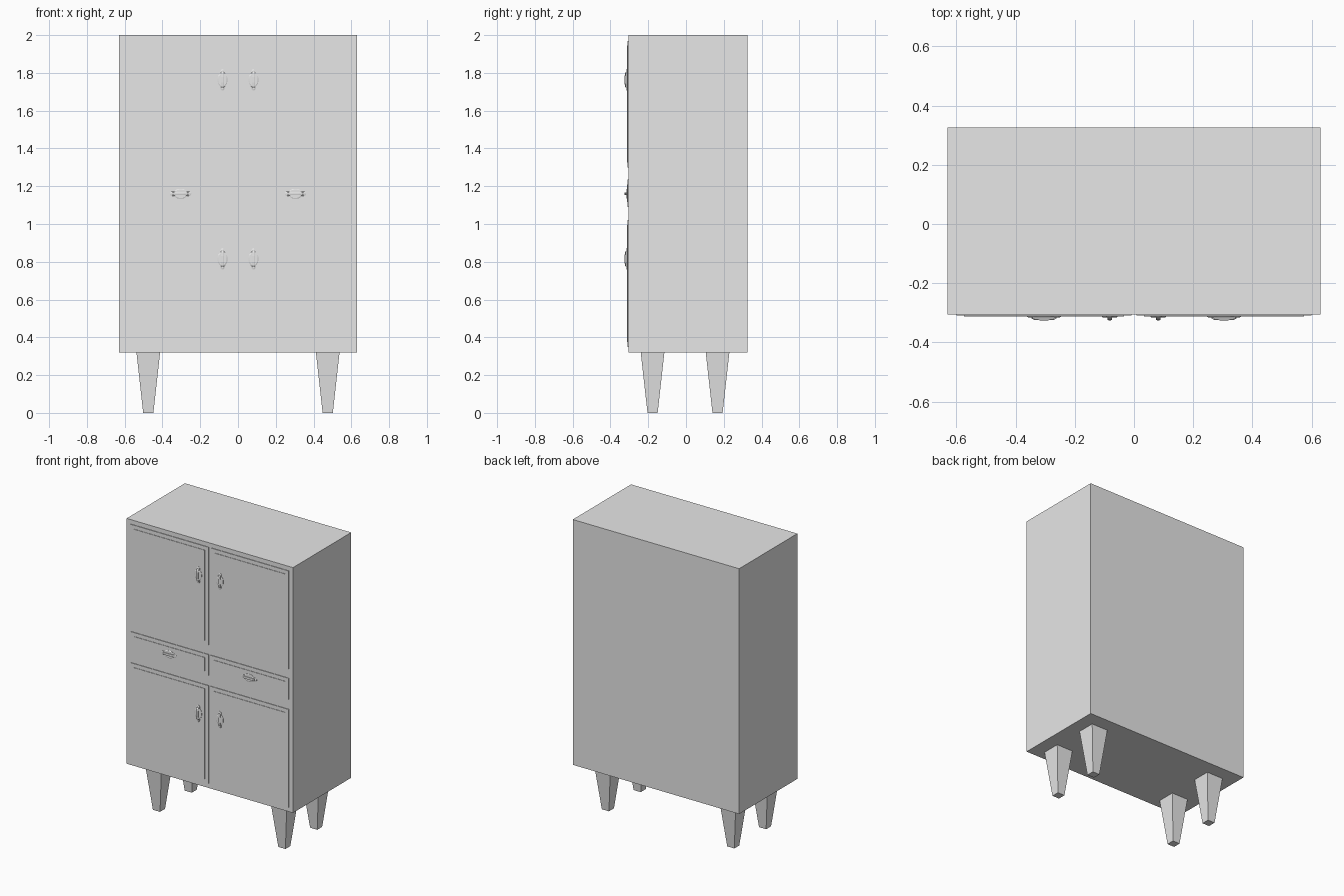
import bpy, bmesh
from mathutils import Vector

cube = bpy.data.objects.get("Cube")
if cube:
    bpy.data.objects.remove(cube, do_unlink=True)

grey = bpy.data.materials.new("plain_grey")
grey.use_nodes = True
grey.diffuse_color = (0.8, 0.8, 0.8, 1)
grey.node_tree.nodes["Principled BSDF"].inputs["Base Color"].default_value = (0.8, 0.8, 0.8, 1)

BODY_FRONT, DOOR_FRONT, PANEL_FRONT = -0.305, -0.309, -0.312


def add_object(name, bm):
    bmesh.ops.recalc_face_normals(bm, faces=bm.faces)
    mesh = bpy.data.meshes.new(name)
    bm.to_mesh(mesh)
    bm.free()
    mesh.materials.append(grey)
    obj = bpy.data.objects.new(name, mesh)
    bpy.context.collection.objects.link(obj)
    return obj


def add_box(bm, low, high):
    low, high = Vector(low), Vector(high)
    verts = bmesh.ops.create_cube(bm, size=1)["verts"]
    for v in verts:
        v.co = (low + high) / 2 + v.co * (high - low)
    return verts


def skin(bm, rings):
    """Join rings of points into a closed tube."""
    loops = [[bm.verts.new(p) for p in ring] for ring in rings]
    for a, b in zip(loops, loops[1:]):
        for i in range(len(a)):
            j = (i + 1) % len(a)
            bm.faces.new((a[i], a[j], b[j], b[i]))
    bm.faces.new(loops[0])
    bm.faces.new(loops[-1])


# Cabinet body
bm = bmesh.new()
add_box(bm, (-0.63, BODY_FRONT, 0.32), (0.63, 0.325, 2))
add_object("cabinet_body", bm)


# Tapered square legs
def add_leg(name, x, y):
    bm = bmesh.new()
    for v in add_box(bm, (-0.0625, -0.0625, 0), (0.0625, 0.0625, 0.32)):
        taper = 0.43 if v.co.z < 0.1 else 1
        v.co = (x + v.co.x * taper, y + v.co.y * taper, v.co.z)
    add_object(name, bm)


# Door or drawer front with a raised centre panel
def add_front(name, side, bottom, top):
    bm = bmesh.new()
    inset = 0.026
    near, far = sorted((side * 0.008, side * 0.6))
    add_box(bm, (near, DOOR_FRONT, bottom), (far, BODY_FRONT + 0.003, top))
    add_box(bm, (near + inset, PANEL_FRONT, bottom + inset),
            (far - inset, DOOR_FRONT + 0.002, top - inset))
    add_object(name, bm)


# Handle: shaped back plate with a bowed grip
def add_handle(name, x, z, upright):
    def place(along, across, out):
        if upright:
            along, across = across, along
        return (x + along, PANEL_FRONT - out, z + across)

    bm = bmesh.new()
    half = [(0.057, 0.004), (0.048, 0.011), (0.034, 0.012), (0.022, 0.023), (0.008, 0.026)]
    edge = half + [(-u, w) for u, w in reversed(half)]
    outline = edge + [(u, -w) for u, w in reversed(edge)]
    skin(bm, [[place(u * s, w * s, out) for u, w in outline]
              for s, out in ((1, -0.001), (1, 0.002), (0.85, 0.004))])

    bow = [(0.042, 0.003), (0.034, 0.008), (0.015, 0.0095)]
    path = bow + [(-u, h) for u, h in reversed(bow)]
    corners = [(1, 0.6), (0.6, 1), (-0.6, 1), (-1, 0.6), (-1, -0.6), (1, -0.6)]
    skin(bm, [[place(u, a * 0.007, h + b * 0.0035) for a, b in corners] for u, h in path])
    add_object(name, bm)


for side, label in ((-1, "right"), (1, "left")):
    add_leg(f"front_{label}_leg", side * 0.475, -0.177)
    add_leg(f"back_{label}_leg", side * 0.475, 0.167)
    add_front(f"upper_{label}_door", side, 1.3, 1.97)
    add_front(f"{label}_drawer", side, 1.09, 1.235)
    add_front(f"lower_{label}_door", side, 0.35, 1.022)
    add_handle(f"upper_{label}_door_handle", side * 0.082, 1.763, True)
    add_handle(f"{label}_drawer_handle", side * 0.304, 1.16, False)
    add_handle(f"lower_{label}_door_handle", side * 0.082, 0.815, True)
